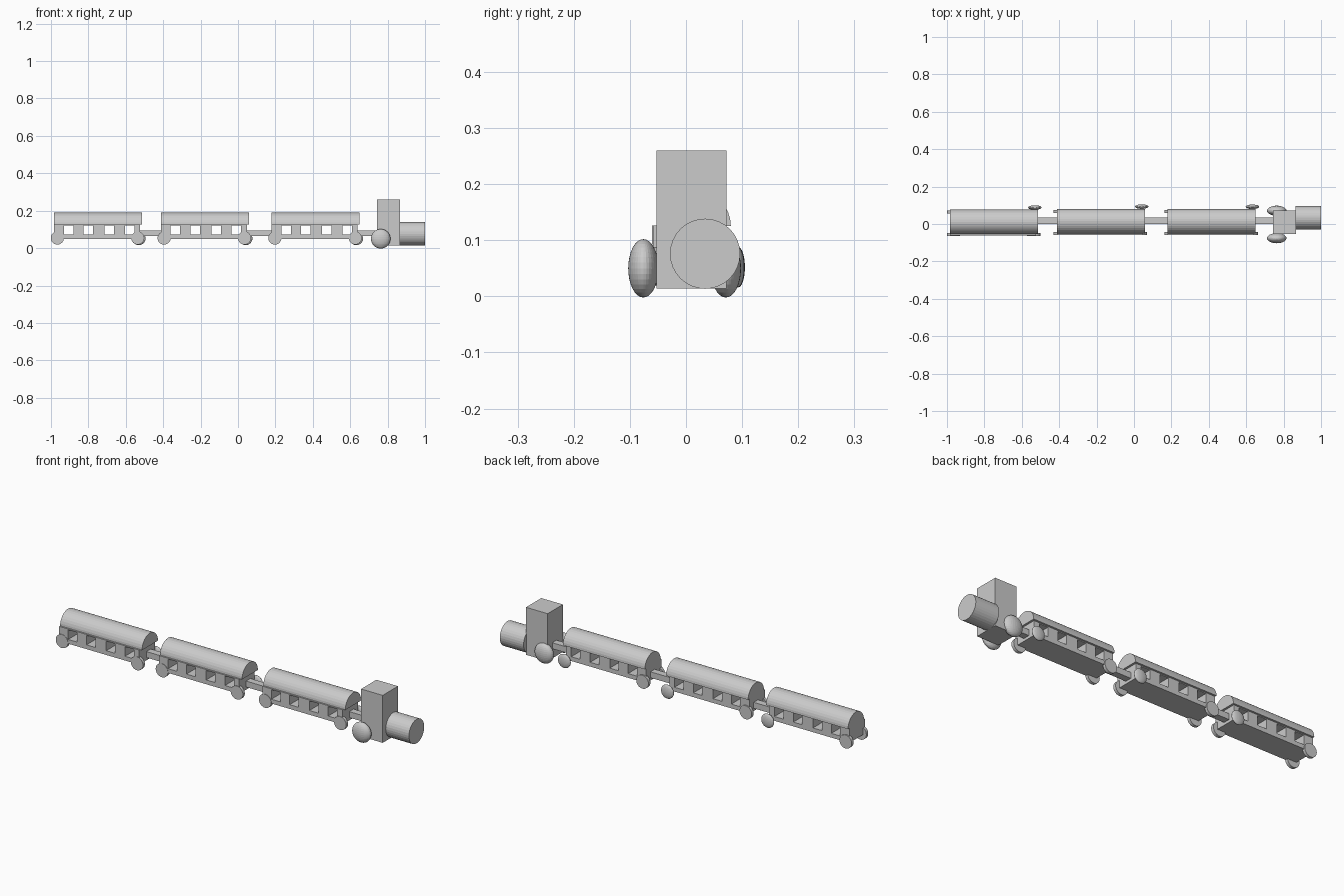
import bpy, bmesh, math
from mathutils import Matrix

if "Cube" in bpy.data.objects:
    bpy.data.objects.remove(bpy.data.objects["Cube"])


def finish(name, bm):
    bmesh.ops.recalc_face_normals(bm, faces=bm.faces)
    me = bpy.data.meshes.new(name)
    bm.to_mesh(me)
    bm.free()
    ob = bpy.data.objects.new(name, me)
    bpy.context.collection.objects.link(ob)
    return ob


def add_box(bm, x, y, z):
    size = [b - a for a, b in (x, y, z)]
    mid = [(a + b) / 2 for a, b in (x, y, z)]
    bmesh.ops.create_cube(bm, size=1, matrix=Matrix.Translation(mid) @ Matrix.Diagonal((*size, 1)))


def box(name, x, y, z):
    bm = bmesh.new()
    add_box(bm, x, y, z)
    return finish(name, bm)


def cylinder(name, centre, r, depth, axis):
    bm = bmesh.new()
    rot = Matrix.Rotation(math.pi / 2, 4, 'Y' if axis == 'X' else 'X')
    bmesh.ops.create_cone(bm, cap_ends=True, segments=32, radius1=r, radius2=r, depth=depth,
                          matrix=Matrix.Translation(centre) @ rot)
    return finish(name, bm)


def ellipsoid(name, centre, r, ry):
    bm = bmesh.new()
    bmesh.ops.create_uvsphere(bm, u_segments=32, v_segments=16, radius=1,
                              matrix=Matrix.Translation(centre) @ Matrix.Diagonal((r, ry, r, 1)))
    return finish(name, bm)


def half_roof(name, x0, x1, cy, z, r):
    # half-round profile extruded along the carriage
    bm = bmesh.new()
    arc = [bm.verts.new((x0, cy + r * math.cos(math.pi * i / 16), z + r * math.sin(math.pi * i / 16)))
           for i in range(17)]
    face = bm.faces.new(arc)
    new = bmesh.ops.extrude_face_region(bm, geom=[face])['geom']
    bmesh.ops.translate(bm, vec=(x1 - x0, 0, 0), verts=[v for v in new if isinstance(v, bmesh.types.BMVert)])
    return finish(name, bm)


# Locomotive
box("cab", (0.743, 0.867), (-0.053, 0.072), (0.014, 0.26))
cylinder("boiler", (0.932, 0.034, 0.076), 0.0625, 0.136, 'X')
ellipsoid("cab_front_wheel", (0.763, -0.076, 0.05), 0.052, 0.027)
ellipsoid("cab_back_wheel", (0.763, 0.071, 0.05), 0.052, 0.027)

# Carriages: left end, sideways shift, back wheel y
for n, (x, dy, wy) in enumerate([(-0.983, 0, 0.088), (-0.412, 0.003, 0.093), (0.18, 0.003, 0.092)], 1):
    p = f"carriage_{n}_"
    body = box(p + "body", (x, x + 0.459), (-0.061 + dy, 0.067 + dy), (0.05, 0.126))
    half_roof(p + "roof", x, x + 0.47, 0.012 + dy, 0.125, 0.065)

    # windows cut straight through
    bm = bmesh.new()
    for off in (0.052, 0.157, 0.27, 0.378):
        add_box(bm, (x + off, x + off + 0.051), (-0.2, 0.2), (0.072, 0.121))
    cutter = finish(p + "window_cutter", bm)
    mod = body.modifiers.new("windows", 'BOOLEAN')
    mod.operation = 'DIFFERENCE'
    mod.solver = 'EXACT'
    mod.object = cutter
    bpy.context.view_layer.objects.active = body
    bpy.ops.object.modifier_apply(modifier=mod.name)
    bpy.data.objects.remove(cutter)

    # wheels: flat discs, with one rounded wheel standing proud at the back
    for side, wx in (("left", x + 0.017), ("right", x + 0.447)):
        cylinder(p + f"front_{side}_wheel", (wx, -0.055 + dy, 0.054), 0.035, 0.016, 'Y')
    cylinder(p + "back_left_wheel", (x + 0.017, 0.065 + dy, 0.054), 0.035, 0.016, 'Y')
    ellipsoid(p + "back_right_wheel", (x + 0.453, wy, 0.052), 0.036, 0.012)

# Couplings
for n, (a, b) in enumerate([(-0.53, -0.41), (0.04, 0.182), (0.633, 0.745)], 1):
    box(f"coupling_{n}", (a, b), (-0.001, 0.034), (0.064, 0.095))
